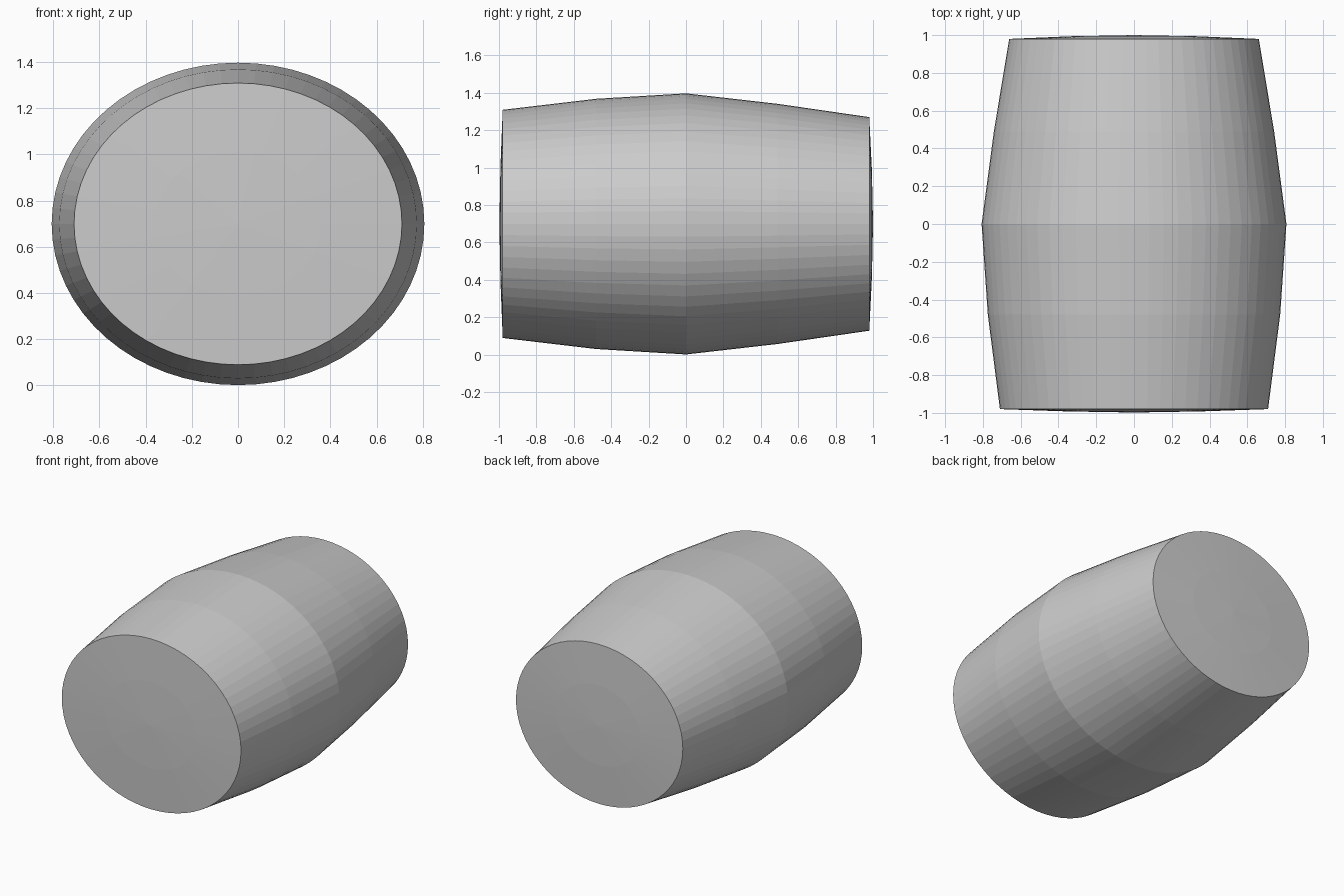
import bpy, bmesh
from math import cos, sin, tau

if "Cube" in bpy.data.objects:
    bpy.data.objects.remove(bpy.data.objects["Cube"])

SIDES = 64
CENTRE_Z = 0.699

# Profile along the barrel axis: y, half width, half height
PROFILE = [
    (-0.992, 0.36, 0.31), (-0.98, 0.71, 0.61),
    (-0.48, 0.774, 0.669), (0.0, 0.807, 0.698), (0.49, 0.742, 0.642),
    (0.98, 0.661, 0.571), (0.994, 0.33, 0.285),
]

bm = bmesh.new()


def ring(y, rx, rz):
    return [bm.verts.new((rx * cos(tau * i / SIDES), y, CENTRE_Z + rz * sin(tau * i / SIDES)))
            for i in range(SIDES)]


# Bulging elliptical wall
rings = [ring(*p) for p in PROFILE]
for a, b in zip(rings, rings[1:]):
    for i in range(SIDES):
        j = (i + 1) % SIDES
        bm.faces.new((a[i], a[j], b[j], b[i]))

# Slightly domed end caps
for loop, y in ((rings[0], -0.998), (rings[-1], 1.0)):
    tip = bm.verts.new((0, y, CENTRE_Z))
    for i in range(SIDES):
        bm.faces.new((loop[i], loop[(i + 1) % SIDES], tip))

bmesh.ops.recalc_face_normals(bm, faces=bm.faces)
mesh = bpy.data.meshes.new("barrel")
bm.to_mesh(mesh)
bm.free()
barrel = bpy.data.objects.new("barrel", mesh)
bpy.context.collection.objects.link(barrel)
